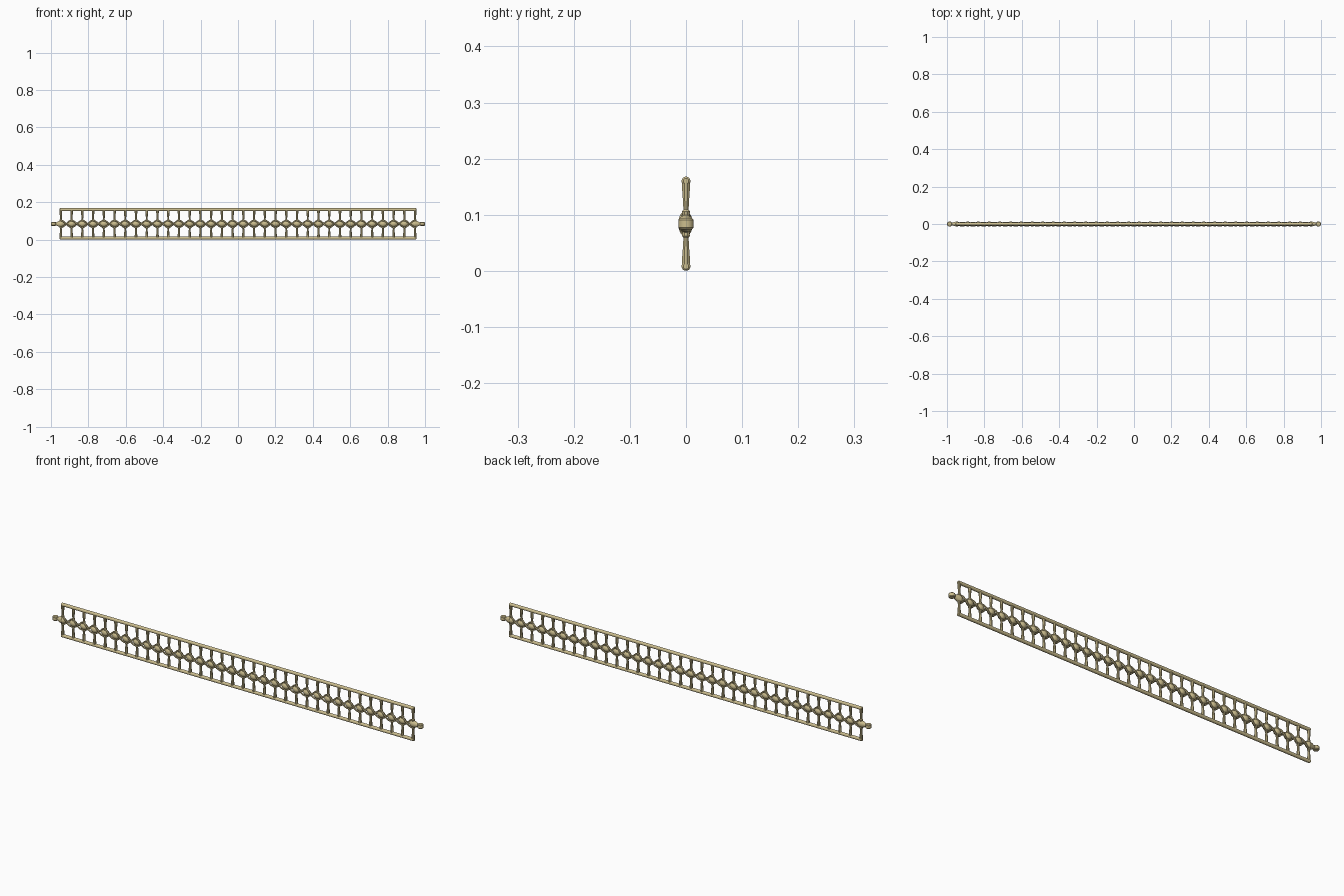
import bpy, bmesh, math
from mathutils import Matrix, Vector

if "Cube" in bpy.data.objects:
    bpy.data.objects.remove(bpy.data.objects["Cube"])

brass = bpy.data.materials.new("brass")
brass.diffuse_color = (0.60, 0.51, 0.27, 1)
brass.use_nodes = True
brass.node_tree.nodes["Principled BSDF"].inputs["Base Color"].default_value = brass.diffuse_color

N = 34                 # number of spindles
X0 = 0.947             # first / last spindle
STEP = 2 * X0 / (N - 1)
ZC, ZL, ZH = 0.084, 0.008, 0.160
xs = [-X0 + i * STEP for i in range(N)]


def finish(bm, name):
    bmesh.ops.recalc_face_normals(bm, faces=bm.faces)
    me = bpy.data.meshes.new(name)
    bm.to_mesh(me)
    bm.free()
    ob = bpy.data.objects.new(name, me)
    bpy.context.collection.objects.link(ob)
    me.materials.append(brass)
    bpy.context.view_layer.objects.active = ob
    ob.select_set(True)
    bpy.ops.object.shade_smooth_by_angle(angle=math.radians(40))
    ob.select_set(False)
    return ob


def skin(bm, rings):
    vs = [[bm.verts.new(p) for p in r] for r in rings]
    n = len(vs[0])
    for a, b in zip(vs, vs[1:]):
        for j in range(n):
            bm.faces.new((a[j], a[(j + 1) % n], b[(j + 1) % n], b[j]))
    bm.faces.new(vs[0])
    bm.faces.new(vs[-1])


def lathe(bm, profile, origin, axis, sides=10, flat=1.0):
    # profile: (distance along axis, radius); flat scales depth in y
    rings = []
    for d, r in profile:
        ring = []
        for j in range(sides):
            t = 2 * math.pi * (j + 0.5) / sides
            u, v = r * math.cos(t), r * math.sin(t) * flat
            off = Vector((d, v, u)) if axis == 'X' else Vector((u, v, d))
            ring.append(Vector(origin) + off)
        rings.append(ring)
    skin(bm, rings)


# Top and bottom rails
for name, z in (("bottom_rail", ZL), ("top_rail", ZH)):
    bm = bmesh.new()
    e = X0 + 0.007
    lathe(bm, [(-e, 0.005), (-e + 0.003, 0.008), (e - 0.003, 0.008), (e, 0.005)],
          (0, 0, z), 'X', 12)
    finish(bm, name)

# Turned spindles, widening toward the rails
bm = bmesh.new()
half = [(0.012, 0.0065), (0.022, 0.0075), (0.025, 0.0050), (0.040, 0.0058),
        (0.060, 0.0074), (0.076, 0.0074)]
for x in xs:
    for s in (1, -1):
        lathe(bm, [(s * d, r) for d, r in half], (x, 0, ZC), 'Z', 8)
finish(bm, "spindles")

# Beads on the centre line at each spindle
bm = bmesh.new()
bead = [(-0.020, 0.005), (-0.012, 0.012), (-0.005, 0.016),
        (0.005, 0.016), (0.012, 0.012), (0.020, 0.005)]
for x in xs:
    lathe(bm, bead, (x, 0, ZC), 'X', 10, 0.8)
finish(bm, "centre_beads")

# Core rod through the beads
bm = bmesh.new()
lathe(bm, [(-X0, 0.004), (X0, 0.004)], (0, 0, ZC), 'X', 8)
finish(bm, "core_rod")

# Two strands twisting round the beads, crossing between spindles
for k, ph in enumerate((0, math.pi)):
    bm = bmesh.new()
    rings = []
    per = 8
    for i in range((N - 1) * per + 1):
        t = i / per
        a = math.pi * t + ph
        c = Vector((-X0 + t * STEP, -0.001 - 0.009 * math.sin(a), ZC + 0.018 * math.cos(a)))
        tan = Vector((STEP, -0.009 * math.pi * math.cos(a),
                      -0.018 * math.pi * math.sin(a))).normalized()
        u = tan.cross(Vector((0, 1, 0))).normalized()
        v = tan.cross(u)
        rings.append([c + 0.0042 * (u * math.cos(q * math.pi / 3) + v * math.sin(q * math.pi / 3))
                      for q in range(6)])
    skin(bm, rings)
    finish(bm, "twisted_strand_%d" % (k + 1))

# End finials: tapered neck and small upright barrel
for name, s in (("left_finial", -1), ("right_finial", 1)):
    bm = bmesh.new()
    lathe(bm, [(0, 0.017), (s * 0.012, 0.015), (s * 0.024, 0.009), (s * 0.036, 0.007)],
          (s * X0, 0, ZC), 'X', 12, 0.8)
    lathe(bm, [(-0.010, 0.011), (-0.007, 0.0140), (0.007, 0.0140), (0.010, 0.011)],
          (s * 0.986, 0, ZC), 'Z', 16)
    finish(bm, name)
